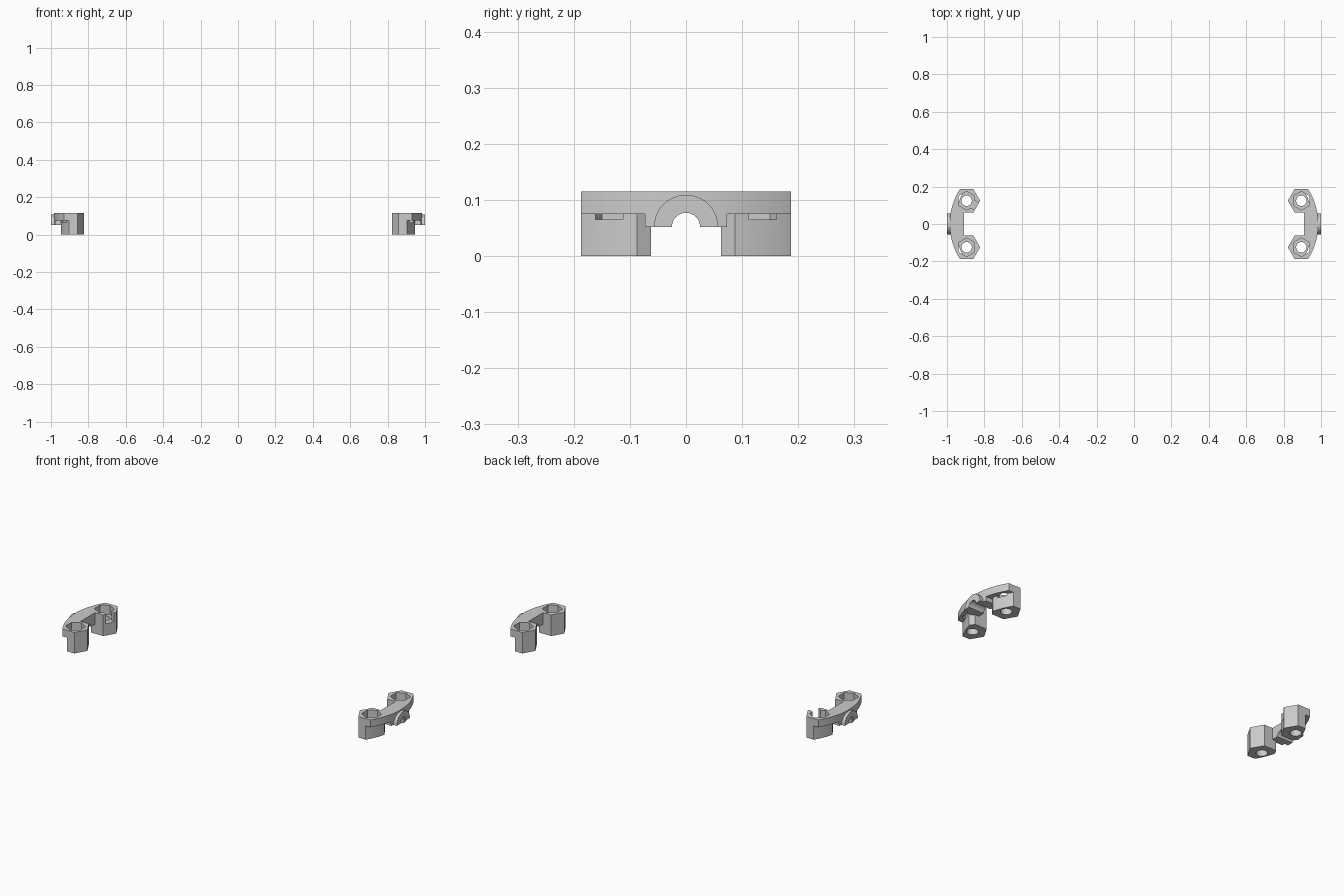
import bpy, bmesh, math
from mathutils import Matrix

if "Cube" in bpy.data.objects:
    bpy.data.objects.remove(bpy.data.objects["Cube"])

BX, BY, R = 0.895, 0.1245, 0.0722   # boss centre and circumradius
TOP, STEP, MID = 0.115, 0.075, 0.052


def prism(name, pts, z0, z1):
    """Extrude a 2D outline from z0 to z1."""
    bm = bmesh.new()
    face = bm.faces.new([bm.verts.new((x, y, z0)) for x, y in pts])
    ext = bmesh.ops.extrude_face_region(bm, geom=[face])
    up = [v for v in ext["geom"] if isinstance(v, bmesh.types.BMVert)]
    bmesh.ops.translate(bm, verts=up, vec=(0, 0, z1 - z0))
    bmesh.ops.recalc_face_normals(bm, faces=bm.faces)
    me = bpy.data.meshes.new(name)
    bm.to_mesh(me)
    bm.free()
    ob = bpy.data.objects.new(name, me)
    bpy.context.collection.objects.link(ob)
    return ob


def along_x(name, pts, x0, x1):
    """Extrude a (y, z) outline along x."""
    ob = prism(name, pts, x0, x1)
    ob.data.transform(Matrix(((0, 0, 1, 0), (1, 0, 0, 0), (0, 1, 0, 0), (0, 0, 0, 1))))
    return ob


def ngon(cx, cy, r, n, turn=0.0):
    return [(cx + r * math.cos(turn + 2 * math.pi * i / n),
             cy + r * math.sin(turn + 2 * math.pi * i / n)) for i in range(n)]


def combine(ob, other, op):
    """Boolean, applied, with the second object removed."""
    m = ob.modifiers.new("bool", 'BOOLEAN')
    m.operation, m.object, m.solver = op, other, 'EXACT'
    dg = bpy.context.evaluated_depsgraph_get()
    dg.update()
    me = bpy.data.meshes.new_from_object(ob.evaluated_get(dg))
    ob.modifiers.clear()
    ob.data = me
    bpy.data.objects.remove(other)


def arc(x_mid, half, rad=0.35, n=24):
    """Bowed outer edge, from -half to +half in y."""
    ys = [-half + 2 * half * i / n for i in range(n + 1)]
    return [(x_mid - rad + math.sqrt(rad * rad - y * y), y) for y in ys]


def make_clip(name, side, notch):
    # bowed arm and the deeper middle block
    clip = prism(name, arc(0.985, 0.15) + [(0.908, 0.15), (0.908, -0.15)], STEP, TOP)
    block = prism("block", arc(0.985, 0.073) + [(0.908, 0.073), (0.908, -0.073)], MID, TOP)
    combine(clip, block, 'UNION')

    # hexagonal bosses, trimmed to the bow with a step under the arm
    for s in (-1, 1):
        boss = prism("boss", ngon(BX, s * BY, R, 6), 0, TOP)
        for x_mid, z0, z1 in ((0.957, -0.1, STEP), (0.985, STEP - 0.01, 0.2)):
            trim = prism("trim", arc(x_mid, 0.22) + [(1.1, 0.22), (1.1, -0.22)], z0, z1)
            combine(boss, trim, 'DIFFERENCE')
        combine(clip, boss, 'UNION')

    # half-round collar on the outside, and its bore
    half = [(0.057 * math.cos(math.pi * i / 24), MID + 0.057 * math.sin(math.pi * i / 24))
            for i in range(25)]
    combine(clip, along_x("collar", half, 0.94, 1.0), 'UNION')
    combine(clip, along_x("bore", ngon(0, MID, 0.025, 32), 0.8, 1.1), 'DIFFERENCE')

    # nut pockets and screw holes
    for s in (-1, 1):
        combine(clip, prism("pocket", ngon(BX, s * BY, 0.05, 6, math.pi / 6), 0.065, 0.2),
                'DIFFERENCE')
        combine(clip, prism("hole", ngon(BX, s * BY, 0.028, 32), -0.1, 0.2), 'DIFFERENCE')

    # opening in one boss wall
    if notch:
        slot = prism("slot", [(0, -0.022), (0.1, -0.022), (0.1, 0.022), (0, 0.022)], 0.065, 0.2)
        slot.data.transform(Matrix.Translation((BX, BY, 0)) @
                            Matrix.Rotation(math.radians(210), 4, 'Z'))
        combine(clip, slot, 'DIFFERENCE')

    if side < 0:
        clip.data.transform(Matrix.Scale(-1, 4, (1, 0, 0)))
        clip.data.flip_normals()
    bpy.ops.object.select_all(action='DESELECT')
    clip.select_set(True)
    bpy.context.view_layer.objects.active = clip
    bpy.ops.object.shade_smooth_by_angle(angle=math.radians(25))


make_clip("right_clip", 1, False)
make_clip("left_clip", -1, True)
